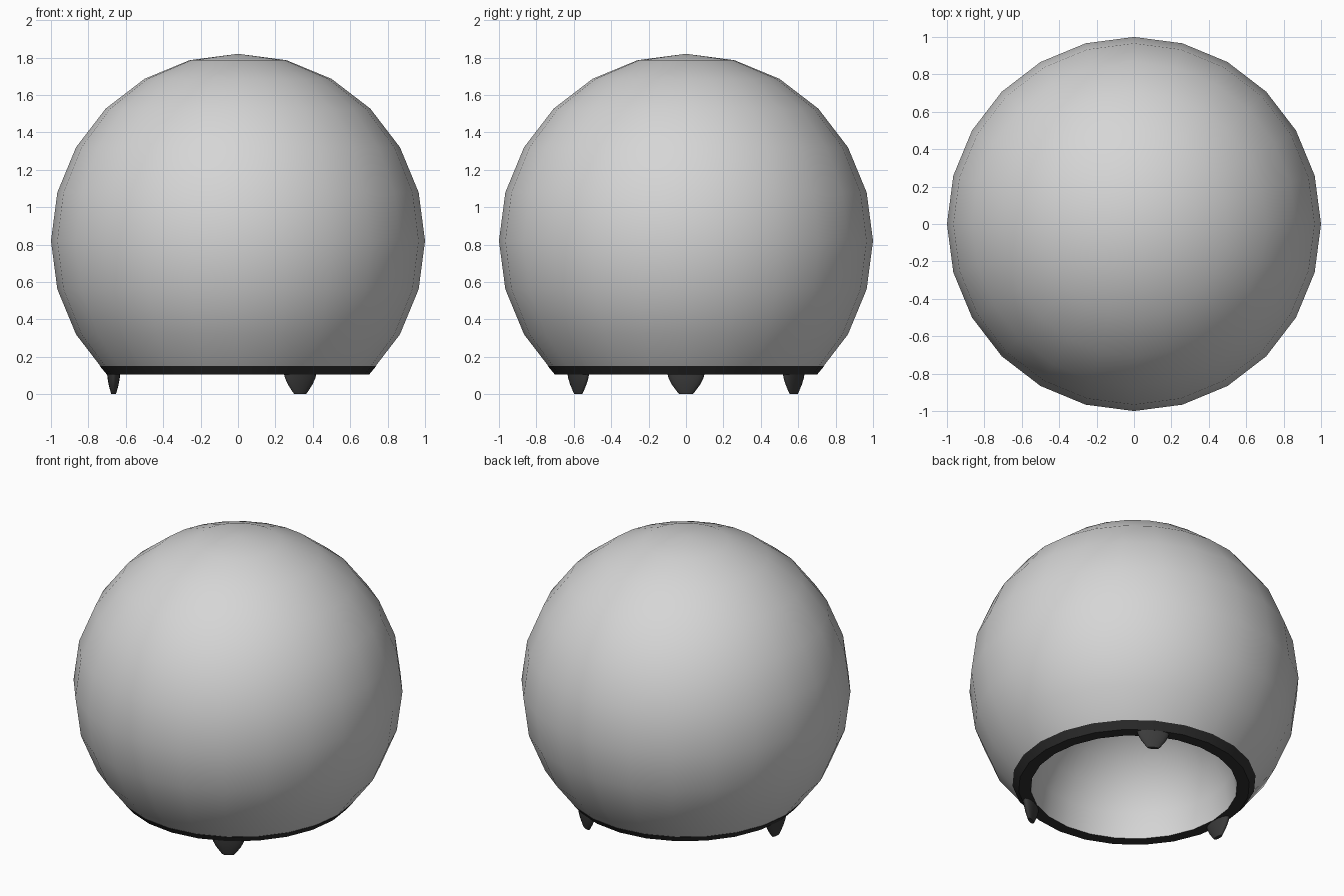
import bpy
import bmesh
from math import sin, cos, pi, radians

cube = bpy.data.objects.get("Cube")
if cube:
    bpy.data.objects.remove(cube, do_unlink=True)

CENTER, SEGMENTS = 0.82, 24
CUT, BASE = 0.15, 0.105     # heights of dome edge and ring underside
OPENING = 0.627             # radius of the hole underneath


def material(name, rgb):
    mat = bpy.data.materials.new(name)
    mat.use_nodes = True
    color = (*rgb, 1.0)
    mat.diffuse_color = color
    mat.node_tree.nodes["Principled BSDF"].inputs["Base Color"].default_value = color
    return mat


def lathe(name, profile, mat, segments=SEGMENTS, angle=30):
    """Turn an (r, z) profile around z; zero radius makes a pole."""
    bm = bmesh.new()
    rings = []
    for r, z in profile:
        count = segments if r > 1e-6 else 1
        rings.append([bm.verts.new((r * cos(2 * pi * i / segments),
                                    r * sin(2 * pi * i / segments), z))
                      for i in range(count)])
    for a, b in zip(rings, rings[1:]):
        for i in range(segments):
            j = i + 1
            quad = [a[i % len(a)], b[i % len(b)], b[j % len(b)], a[j % len(a)]]
            bm.faces.new(list(dict.fromkeys(quad)))
    mesh = bpy.data.meshes.new(name)
    bm.to_mesh(mesh)
    bm.free()
    mesh.materials.append(mat)
    obj = bpy.data.objects.new(name, mesh)
    bpy.context.collection.objects.link(obj)
    bpy.ops.object.select_all(action="DESELECT")
    obj.select_set(True)
    bpy.context.view_layer.objects.active = obj
    bpy.ops.object.shade_smooth_by_angle(angle=radians(angle))
    return obj


def radius_at(z):
    """Radius of the faceted sphere between its 30 and 45 degree rings."""
    high, low = radians(30), radians(45)
    t = (CENTER - z - sin(high)) / (sin(low) - sin(high))
    return cos(high) + t * (cos(low) - cos(high))


def arc(radius, center, end):
    """Points from the top pole down to an angle, every 15 degrees."""
    return [(radius * sin(radians(a)), center + radius * cos(radians(a)))
            for a in range(0, end + 1, 15)]


light_grey = material("light_grey", (0.67, 0.67, 0.67))
charcoal = material("charcoal", (0.03, 0.03, 0.03))
dark_grey = material("dark_grey", (0.045, 0.045, 0.045))

# Outer dome, cut off at the base ring
lathe("dome", arc(1.0, CENTER, 120) + [(radius_at(CUT), CUT)], light_grey)

# Vaulted hollow rising from the opening
lathe("inner_vault", arc(OPENING, BASE, 90)[::-1], light_grey)

# Base ring joining the dome to the opening
lathe("base_ring", [(radius_at(CUT), CUT), (radius_at(CUT) + 0.003, CUT),
                    (radius_at(BASE), BASE), (OPENING, BASE)], charcoal)

# Three tapered feet, flattened towards the centre
foot_profile = [(0, BASE + 0.005), (0.1, BASE + 0.005), (0.093, 0.085),
                (0.076, 0.052), (0.045, 0.01), (0.035, 0), (0, 0)]
for name, turn in (("right_foot", 180), ("front_foot", -60), ("back_foot", 60)):
    foot = lathe(name, foot_profile, dark_grey, segments=16, angle=40)
    foot.scale = (0.35, 1, 1)
    foot.rotation_euler.z = radians(turn)
    foot.location = (0.665 * cos(radians(turn)), 0.665 * sin(radians(turn)), 0)
